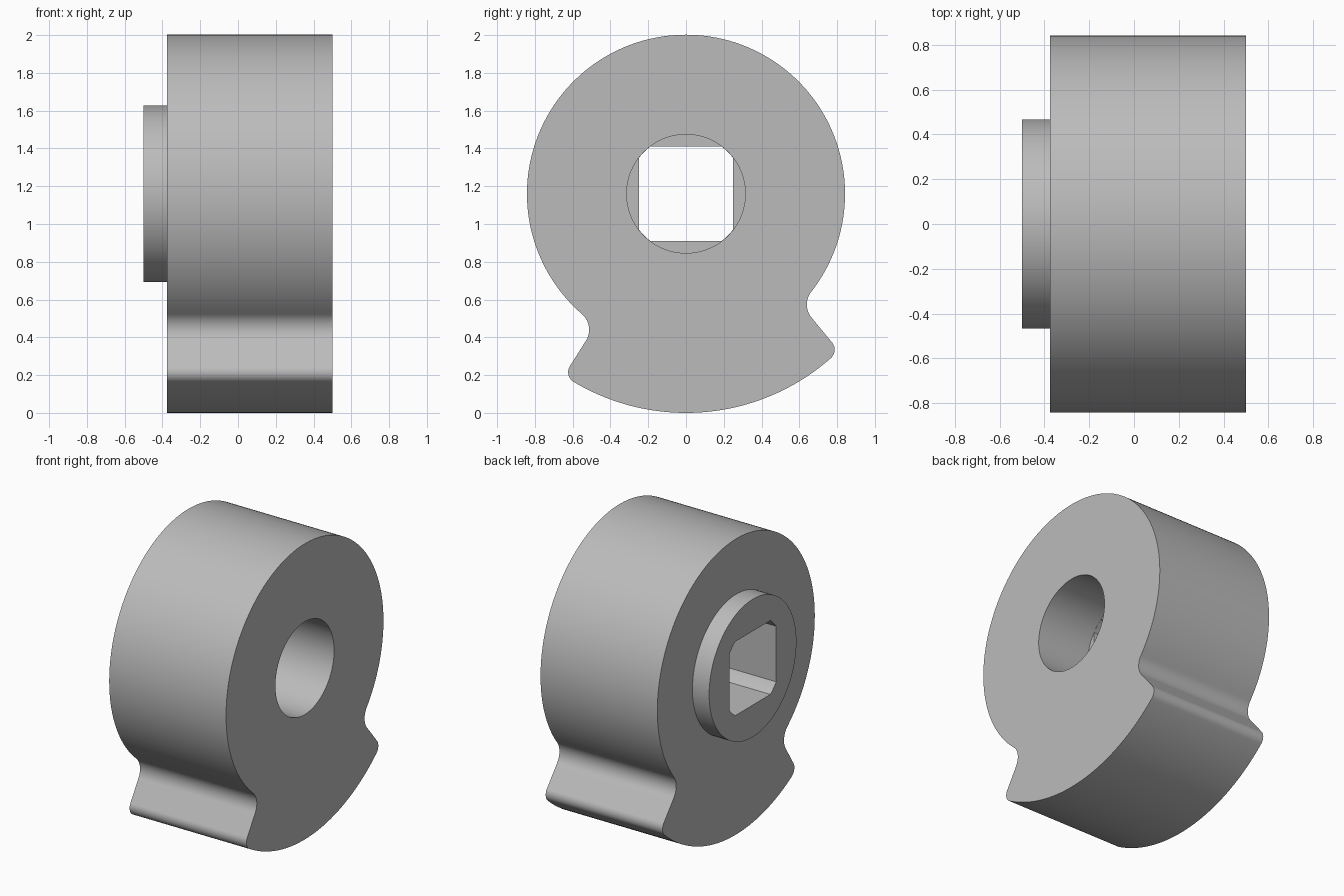
import bpy, bmesh
from math import sin, cos, pi, atan2, acos, hypot, sqrt

cube = bpy.data.objects.get("Cube")
if cube:
    bpy.data.objects.remove(cube, do_unlink=True)

AXIS_Z = 1.16      # height of the shaft axis
DISC_R = 0.842     # round part
LOBE_R = 1.16      # raised lobe
BORE_R = 0.314
FILLET, TIP = 0.11, 0.06

grey = bpy.data.materials.new("plain_grey")
grey.use_nodes = True
grey.diffuse_color = (0.5, 0.5, 0.5, 1)
grey.node_tree.nodes["Principled BSDF"].inputs["Base Color"].default_value = (0.5, 0.5, 0.5, 1)


def arc(cy, cz, r, a0, a1, n):
    """Points of an arc, in (y, z) measured from the shaft axis."""
    return [(cy + r * cos(a0 + (a1 - a0) * i / n),
             cz + r * sin(a0 + (a1 - a0) * i / n)) for i in range(n + 1)]


def half_outline(notch_y, tip_y):
    """Top to bottom: disc, hollow fillet, straight flank, round tip, lobe."""
    y1 = notch_y + FILLET
    z1 = -sqrt((DISC_R + FILLET) ** 2 - y1 ** 2)
    y2 = tip_y - TIP
    z2 = -sqrt((LOBE_R - TIP) ** 2 - y2 ** 2)
    dy, dz = y2 - y1, z2 - z1
    tangent = atan2(dz, dy) - acos((FILLET + TIP) / hypot(dy, dz))
    a1, a2 = atan2(z1, y1), atan2(z2, y2)
    pts = arc(0, 0, DISC_R, pi / 2, a1, 72)[:-1]
    pts += arc(y1, z1, FILLET, a1 + pi, tangent + 2 * pi, 14)
    pts += arc(y2, z2, TIP, tangent + pi, a2, 14)
    pts += arc(0, 0, LOBE_R, a2, -pi / 2, 24)[1:]
    return pts


def prism(name, outline, x0, x1):
    """Extrude a (y, z) outline along x."""
    bm = bmesh.new()
    face = bm.faces.new([bm.verts.new((x0, y, AXIS_Z + z)) for y, z in outline])
    new = bmesh.ops.extrude_face_region(bm, geom=[face])["geom"]
    bmesh.ops.translate(bm, vec=(x1 - x0, 0, 0),
                        verts=[v for v in new if isinstance(v, bmesh.types.BMVert)])
    bmesh.ops.recalc_face_normals(bm, faces=bm.faces)
    mesh = bpy.data.meshes.new(name)
    bm.to_mesh(mesh)
    bm.free()
    mesh.materials.append(grey)
    obj = bpy.data.objects.new(name, mesh)
    bpy.context.collection.objects.link(obj)
    return obj


def combine(target, tool, operation):
    """Apply a boolean and discard the tool."""
    mod = target.modifiers.new(operation.title(), 'BOOLEAN')
    mod.operation, mod.solver, mod.object = operation, 'EXACT', tool
    bpy.context.view_layer.objects.active = target
    bpy.ops.object.modifier_apply(modifier=mod.name)
    bpy.data.objects.remove(tool, do_unlink=True)


def circle(r, n=96):
    return arc(0, 0, r, 0, 2 * pi, n)[:-1]


# Cam body with its two notches
right_half = half_outline(0.64, 0.787)
left_half = [(-y, z) for y, z in half_outline(0.513, 0.624)]
cam = prism("cam_body", right_half + left_half[-2:0:-1], -0.375, 0.5)

# Raised hub
combine(cam, prism("hub", circle(0.467), -0.5, -0.3), 'UNION')

# Round bore, then a square socket whose corners follow the bore
combine(cam, prism("bore_cutter", circle(BORE_R), 0.11, 0.6), 'DIFFERENCE')
side, corner = 0.25, atan2(sqrt((BORE_R - 0.001) ** 2 - 0.25 ** 2), 0.25)
socket = []
for q in range(4):
    for y, z in arc(0, 0, BORE_R - 0.001, corner, pi / 2 - corner, 6):
        a = q * pi / 2
        socket.append((y * cos(a) - z * sin(a), y * sin(a) + z * cos(a)))
combine(cam, prism("socket_cutter", socket, -0.6, 0.13), 'DIFFERENCE')

bpy.ops.object.select_all(action='DESELECT')
cam.select_set(True)
bpy.context.view_layer.objects.active = cam
bpy.ops.object.shade_smooth_by_angle(angle=pi / 6)
